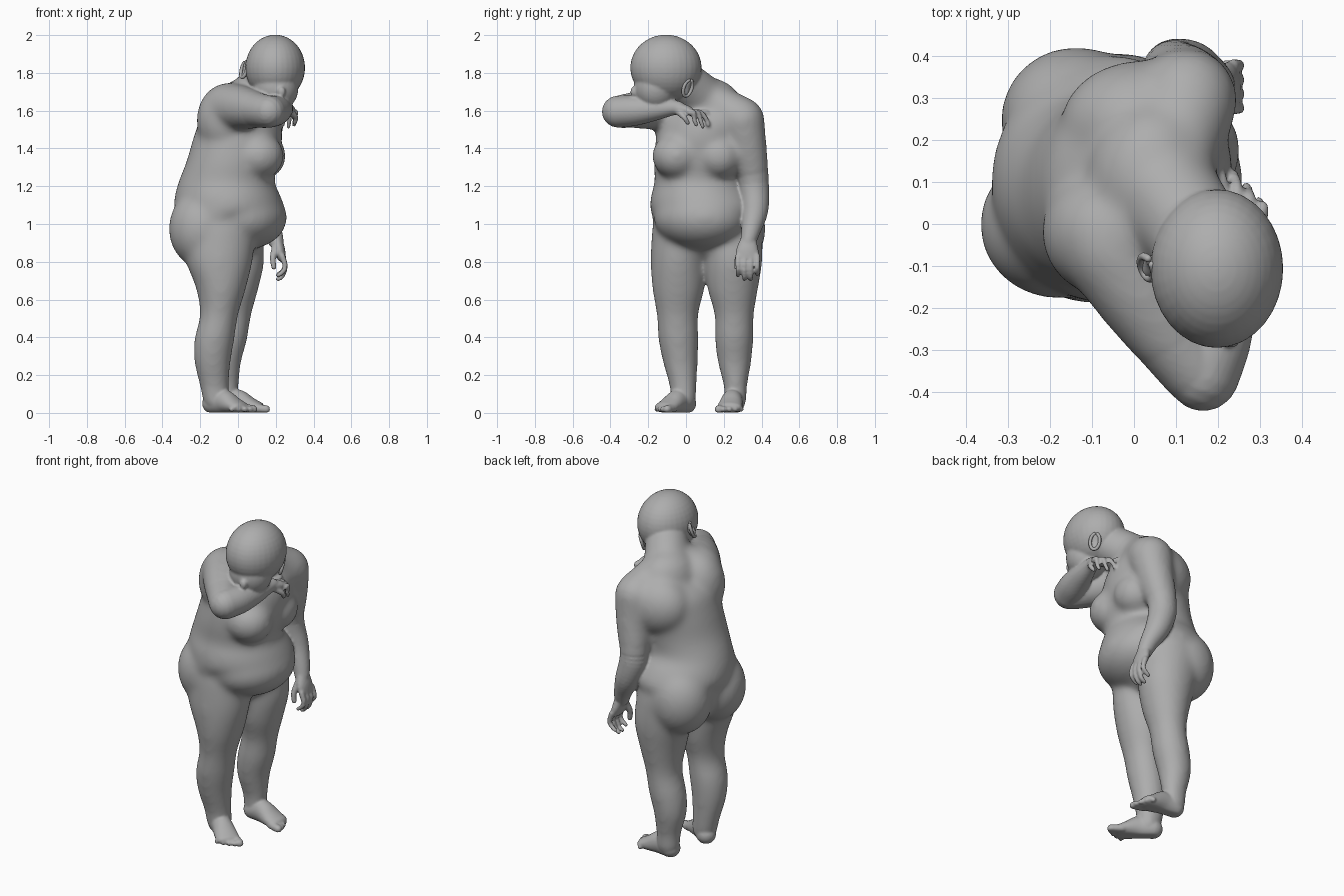
import bpy, bmesh, math
from mathutils import Vector, Matrix

skin = bpy.data.materials.new("skin grey")
skin.diffuse_color = (0.42, 0.42, 0.42, 1)
bm = bmesh.new()


def spline(pts, sub=5):
    """Catmull-Rom through points of any dimension."""
    out = []
    for i in range(len(pts) - 1):
        a, b, c, d = (pts[max(i - 1, 0)], pts[i], pts[i + 1], pts[min(i + 2, len(pts) - 1)])
        for k in range(sub):
            t = k / sub
            out.append([0.5 * (2 * q + (r - p) * t + (2 * p - 5 * q + 4 * r - s) * t * t
                        + (3 * q - p - 3 * r + s) * t ** 3) for p, q, r, s in zip(a, b, c, d)])
    return out + [list(pts[-1])]


def tube(pts, side=(0, 0, 1), axis=None, n=28):
    """Round-ended loft; each point is x, y, z, radius along side, other radius."""
    pts = spline([p if len(p) == 5 else (*p, p[3]) for p in pts])
    rings = []
    for i, p in enumerate(pts):
        c = Vector(p[:3])
        t = Vector(axis) if axis else Vector(pts[min(i + 1, len(pts) - 1)][:3]) - Vector(pts[max(i - 1, 0)][:3])
        t.normalize()
        u = Vector(side)
        u = (u - t * u.dot(t)).normalized()
        v = t.cross(u)
        r = min(p[3], p[4])
        steps = [(0, 1)]
        if i == 0:
            steps = [(-math.sin(a), math.cos(a)) for a in (1.4, 1.1, 0.75, 0.35)] + steps
        elif i == len(pts) - 1:
            steps += [(math.sin(a), math.cos(a)) for a in (0.35, 0.75, 1.1, 1.4)]
        for off, s in steps:
            rings.append([bm.verts.new(c + t * off * r + u * s * p[3] * math.cos(2 * math.pi * k / n)
                          + v * s * p[4] * math.sin(2 * math.pi * k / n)) for k in range(n)])
    for a, b in zip(rings, rings[1:]):
        for k in range(n):
            bm.faces.new((a[k], a[(k + 1) % n], b[(k + 1) % n], b[k]))
    bm.faces.new(rings[0][::-1])
    bm.faces.new(rings[-1])


def ball(c, r, turn=0):
    m = Matrix.Translation(c) @ Matrix.Rotation(math.radians(turn), 4, 'Z') @ Matrix.Diagonal((*r, 1))
    bmesh.ops.create_uvsphere(bm, u_segments=32, v_segments=20, radius=1, matrix=m)


def finish(name, voxel=0, soften=0, grow=0):
    """Turn the gathered parts into an object, fused into one soft skin if voxel is set."""
    global bm
    bmesh.ops.recalc_face_normals(bm, faces=bm.faces)
    me = bpy.data.meshes.new(name)
    bm.to_mesh(me)
    bm.free()
    bm = bmesh.new()
    me.materials.append(skin)
    ob = bpy.data.objects.new(name, me)
    bpy.context.collection.objects.link(ob)
    bpy.context.view_layer.objects.active = ob
    if voxel:
        m = ob.modifiers.new("fuse", 'REMESH')
        m.mode, m.voxel_size = 'VOXEL', voxel
        s = ob.modifiers.new("soften", 'SMOOTH')
        s.factor, s.iterations = 0.5, soften
        if grow:
            d = ob.modifiers.new("grow", 'DISPLACE')
            d.mid_level, d.strength = 0, grow
        for n in [mod.name for mod in ob.modifiers]:
            bpy.ops.object.modifier_apply(modifier=n)
    for p in ob.data.polygons:
        p.use_smooth = True
    return ob


# Torso, leaning forward and turned slightly
tube([(-0.08, 0.11, 1.03, 0.285, 0.23), (-0.05, 0.105, 1.08, 0.29, 0.285), (-0.055, 0.09, 1.15, 0.27, 0.275),
      (-0.06, 0.075, 1.225, 0.235, 0.25), (-0.03, 0.075, 1.33, 0.24, 0.238), (0.0, 0.095, 1.46, 0.25, 0.228),
      (0.015, 0.115, 1.56, 0.25, 0.20), (0.035, 0.12, 1.63, 0.17, 0.14)],
     side=(0.28, 0.96, 0), axis=(0, 0, 1), n=48)
ball((0.04, 0.08, 1.035), (0.212, 0.25, 0.165), -15)      # belly
ball((-0.185, -0.005, 0.975), (0.178, 0.168, 0.205), -10)  # buttocks
ball((-0.135, 0.245, 0.975), (0.178, 0.172, 0.205), -10)
ball((0.105, -0.045, 1.36), (0.135, 0.13, 0.12), -20)     # chest
ball((0.125, 0.175, 1.36), (0.125, 0.125, 0.12), -20)
ball((-0.06, -0.02, 1.55), (0.155, 0.15, 0.19))           # shoulder blades
ball((0.02, 0.235, 1.50), (0.19, 0.15, 0.17))

# Neck and the slopes to the shoulders
tube([(0.03, 0.13, 1.58, 0.15), (0.075, 0.075, 1.67, 0.125), (0.15, -0.03, 1.76, 0.115)])
tube([(0.08, 0.09, 1.67, 0.10), (0.095, 0.18, 1.62, 0.105), (0.125, 0.28, 1.56, 0.115)])
tube([(0.05, 0.06, 1.66, 0.10), (-0.03, -0.04, 1.62, 0.125)])

# Upper arms
left_arm = [(0.125, 0.295, 1.55, 0.118), (0.12, 0.325, 1.42, 0.098), (0.10, 0.352, 1.28, 0.083),
            (0.10, 0.362, 1.18, 0.079), (0.135, 0.365, 1.07, 0.07), (0.18, 0.345, 0.97, 0.052), (0.20, 0.33, 0.91, 0.042)]
right_arm = [(-0.05, -0.05, 1.62, 0.125), (0.02, -0.16, 1.615, 0.113), (0.09, -0.265, 1.605, 0.096),
             (0.15, -0.345, 1.595, 0.087)]
tube(left_arm[:3])
tube(right_arm[:3])

# Legs
tube([(-0.115, -0.015, 0.07, 0.065, 0.068), (-0.125, -0.015, 0.14, 0.068, 0.073), (-0.135, -0.03, 0.27, 0.088, 0.092),
      (-0.125, -0.04, 0.39, 0.102, 0.102), (-0.1, -0.045, 0.52, 0.106, 0.097), (-0.09, -0.04, 0.66, 0.134, 0.128),
      (-0.1, -0.038, 0.81, 0.145, 0.174), (-0.1, -0.025, 0.97, 0.15, 0.19)], (0, 1, 0), (0, 0, 1))
tube([(-0.065, 0.262, 0.07, 0.058, 0.065), (-0.067, 0.262, 0.14, 0.058, 0.067), (-0.075, 0.257, 0.27, 0.085, 0.088),
      (-0.055, 0.255, 0.39, 0.098, 0.1), (-0.03, 0.255, 0.52, 0.1, 0.096), (-0.02, 0.248, 0.66, 0.13, 0.124),
      (-0.025, 0.252, 0.81, 0.148, 0.16), (-0.06, 0.25, 0.97, 0.15, 0.18)], (0, 1, 0), (0, 0, 1))

# Soften the large forms first, then go on with the finer parts
trunk = finish("trunk", 0.014, 26, 0.005)
bm.from_mesh(trunk.data)
bpy.data.objects.remove(trunk)

# Head, bowed into the raised arm
ball((0.197, -0.106, 1.827), (0.158, 0.189, 0.175))
ball((0.20, -0.16, 1.72), (0.12, 0.117, 0.125))
ball((0.23, -0.275, 1.70), (0.022, 0.02, 0.028))          # nose


def foot(heel, angle, mirror):
    d = Vector((math.cos(angle), math.sin(angle), 0))
    s = Vector((-d.y, d.x, 0)) * mirror                    # towards the big toe
    at = lambda f, w, z: tuple(Vector(heel) + d * f + s * w + Vector((0, 0, z)))
    tube([(*at(0, 0, 0.05), 0.055, 0.055), (*at(0.07, 0, 0.06), 0.057, 0.065),
          (*at(0.14, 0, 0.04), 0.065, 0.045), (*at(0.185, 0, 0.03), 0.066, 0.03)], s)
    for i in range(5):                                     # toes
        w, r = 0.05 - 0.028 * i, (0.023, 0.016, 0.015, 0.014, 0.014)[i]
        reach = 0.255 - 0.003 * i - 0.0035 * i * i
        tube([(*at(0.17, w * 0.9, 0.025), r), (*at(reach - r, w, 0.019), r)], n=12)


foot((-0.135, 0.0, 0), math.radians(-37), 1)
foot((-0.075, 0.255, 0), math.radians(-8), -1)

# Hanging arm and hand
tube(left_arm)
tube([(0.205, 0.33, 0.91, 0.045, 0.032), (0.22, 0.325, 0.86, 0.06, 0.03), (0.23, 0.325, 0.825, 0.06, 0.024)], (0, 1, 0))
for i in range(4):
    y = 0.275 + 0.034 * i
    drop = (0.02, 0.0, 0.0, 0.025)[i]
    tube([(0.235, y, 0.83, 0.016), (0.25, y, 0.775, 0.0145), (0.235, y, 0.725 + drop, 0.013),
          (0.212, y, 0.708 + drop, 0.012)], n=12)
tube([(0.2, 0.30, 0.88, 0.022), (0.185, 0.275, 0.82, 0.017), (0.19, 0.268, 0.77, 0.014)], n=12)

# Raised arm folded across the face, with hand
tube(right_arm)
tube([(0.165, -0.36, 1.595, 0.085), (0.20, -0.27, 1.60, 0.08), (0.23, -0.17, 1.607, 0.062),
      (0.25, -0.08, 1.615, 0.043), (0.258, -0.04, 1.615, 0.036)])
tube([(0.258, -0.05, 1.612, 0.03, 0.036), (0.26, 0.0, 1.605, 0.026, 0.045), (0.257, 0.03, 1.59, 0.02, 0.047)])
for x, reach, tip in ((0.305, 0.055, 1.525), (0.275, 0.09, 1.515), (0.245, 0.118, 1.525), (0.213, 0.122, 1.56)):
    mid = 0.025 + (reach - 0.025) * 0.55
    tube([(x, 0.02, 1.59, 0.0155), (x, mid, 1.59, 0.0145), (x - 0.004, reach - 0.012, tip + 0.03, 0.0125),
          (x - 0.008, reach, tip, 0.0115)], n=12)
tube([(0.275, -0.04, 1.595, 0.02), (0.305, -0.01, 1.565, 0.015), (0.30, 0.01, 1.535, 0.0125)], n=12)

# Flat soles
for v in bm.verts:
    v.co.z = max(v.co.z, 0.002)
finish("body", 0.0072, 5)

# Ears: rim loop around a shallow dish
for name, c, out in (("right_ear", (0.038, -0.10, 1.815), Vector((-0.8, -0.45, 0.3))),
                     ("left_ear", (0.283, 0.005, 1.722), Vector((0.75, 0.55, -0.25)))):
    out.normalize()
    up = (Vector((0, 0.25, 1)) - out * out.dot(Vector((0, 0.25, 1)))).normalized()
    fwd = up.cross(out)
    at = lambda a, b, o: tuple(Vector(c) + up * a + fwd * b + out * o)
    tube([(*at(0.045 * math.cos(a), 0.027 * math.sin(a), 0.008), 0.009)
          for a in [math.radians(20 + 32 * k) for k in range(11)]], side=out, n=10)
    tube([(*at(-0.03, 0, 0.0), 0.012, 0.018), (*at(0, 0, -0.004), 0.012, 0.025), (*at(0.03, 0, 0.0), 0.012, 0.018)],
         side=out, n=14)
    finish(name)
